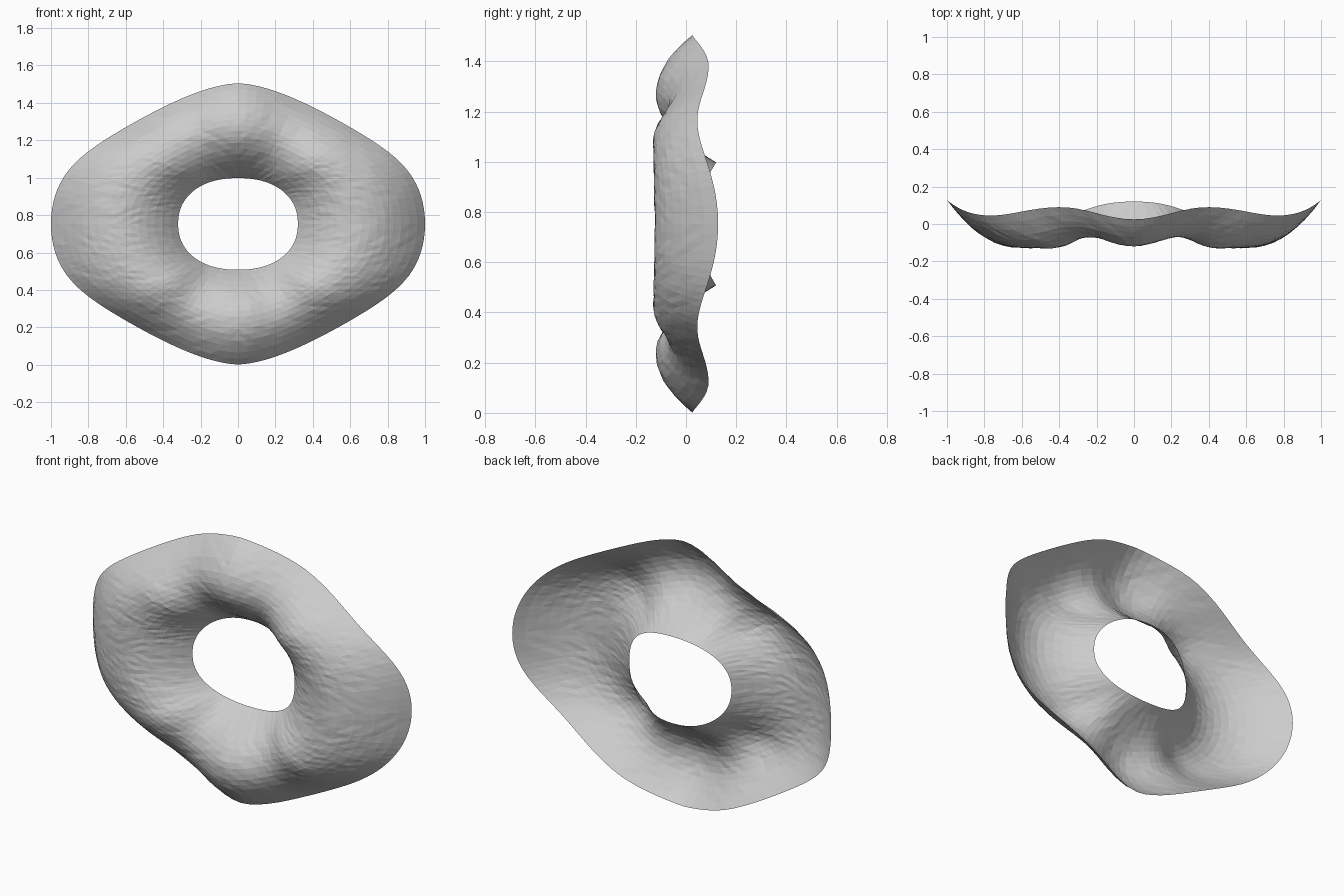
import bpy
import math
import random
from mathutils import Vector

random.seed(4)
SEGMENTS, RINGS = 120, 16
MID_Z = 0.753

old = bpy.data.objects.get("Cube")
if old:
    bpy.data.objects.remove(old, do_unlink=True)


def ease(knots, a):
    """Smooth interpolation through (angle, value) knots."""
    for (a0, v0), (a1, v1) in zip(knots, knots[1:]):
        if a <= a1:
            f = (1 - math.cos(math.pi * (a - a0) / (a1 - a0))) / 2
            return v0 + (v1 - v0) * f
    return knots[-1][1]


def power(v, p):
    return math.copysign(abs(v) ** p, v)


def loops(t):
    """Hole rim, outer rim and crest depth at angle t."""
    c, s = math.cos(t), math.sin(t)
    quarter = math.degrees(math.atan2(abs(s), abs(c)))
    pinch = 1 - 0.15 * abs(math.sin(2 * t)) ** 1.5
    rim_y = ease([(0, 0.128), (40, 0.045), (67, 0.09), (90, 0.025)], quarter)
    crest_y = ease([(0, -0.125), (48, -0.13), (70, -0.07), (90, -0.12)], quarter)
    hole = Vector((0.32 * power(c, 0.9), 0.05 + 0.07 * s * s, 0.245 * power(s, 0.9)))
    rim = Vector((c, rim_y, 0.752 * s * pinch))
    return hole, rim, crest_y


# Wavy ring: an open sheet arched forward between the hole and the outer rim
verts, faces = [], []
for i in range(SEGMENTS):
    t = math.tau * i / SEGMENTS
    hole, rim, crest_y = loops(t)
    crest = 0.45 + 0.09 * math.sin(t) ** 2
    for j in range(RINGS + 1):
        f = j / RINGS
        p = hole.lerp(rim, f)
        edge_y, u = (hole.y, 1 - f / crest) if f < crest else (rim.y, (f - crest) / (1 - crest))
        p.y = crest_y + (edge_y - crest_y) * u ** 2
        if 0 < j < RINGS:
            p.y += random.uniform(-0.002, 0.002)
        verts.append((p.x, p.y, p.z + MID_Z))

# Triangles with diagonals mirrored from quarter to quarter
row = RINGS + 1
for i in range(SEGMENTS):
    n = (i + 1) % SEGMENTS
    for j in range(RINGS):
        a, b, c, d = i * row + j, i * row + j + 1, n * row + j + 1, n * row + j
        if (i * 4 // SEGMENTS) % 2:
            faces += [(a, b, c), (a, c, d)]
        else:
            faces += [(a, b, d), (b, c, d)]

mesh = bpy.data.meshes.new("wavy_ring")
mesh.from_pydata(verts, [], [f[::-1] for f in faces])
mesh.update()
ring = bpy.data.objects.new("wavy_ring", mesh)
bpy.context.collection.objects.link(ring)

# Plain grey material
grey = bpy.data.materials.new("light_grey")
grey.use_nodes = True
colour = (0.6, 0.6, 0.6, 1)
grey.diffuse_color = colour
grey.node_tree.nodes["Principled BSDF"].inputs["Base Color"].default_value = colour
mesh.materials.append(grey)
